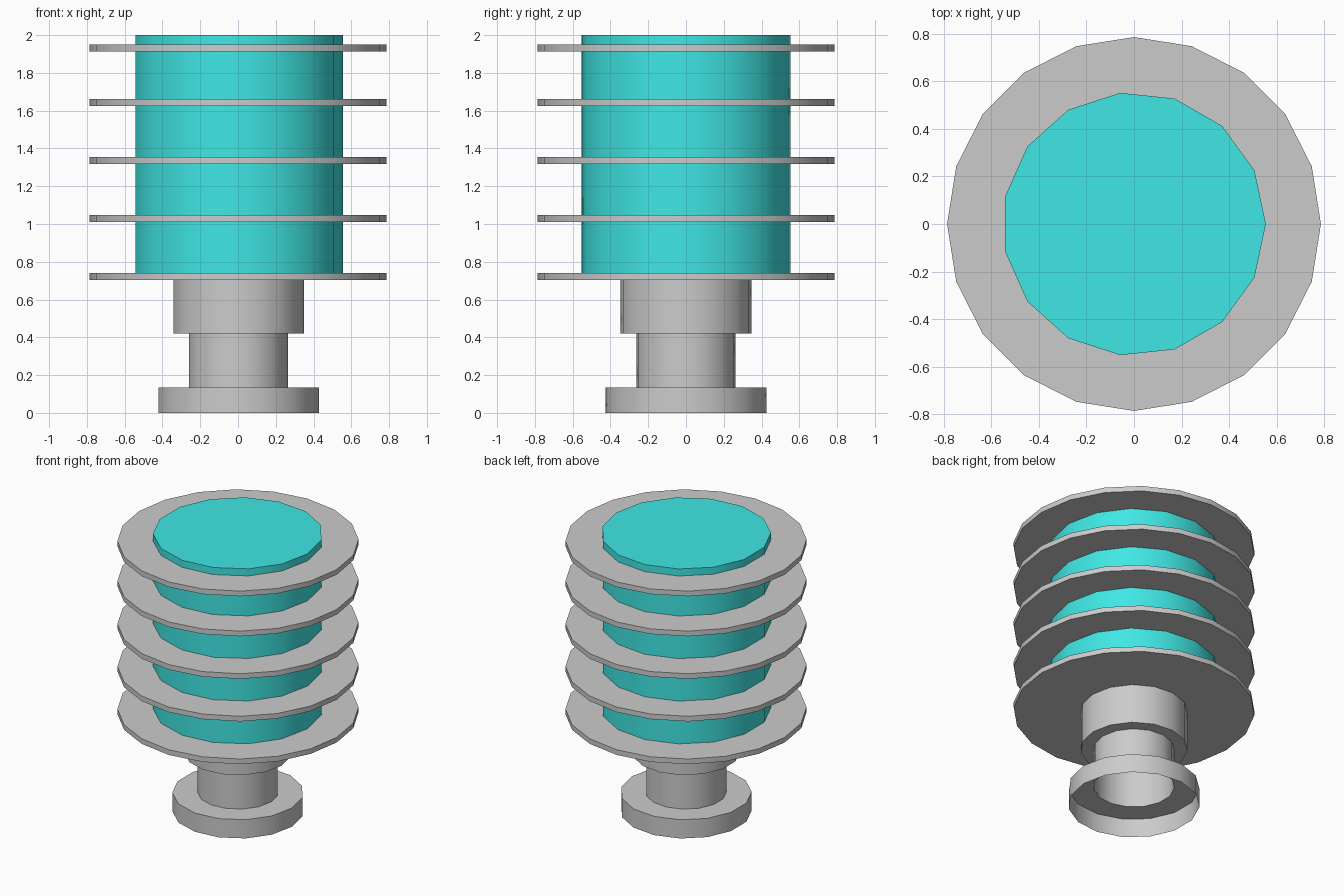
import bpy, bmesh
from math import cos, sin, tau, radians

if "Cube" in bpy.data.objects:
    bpy.data.objects.remove(bpy.data.objects["Cube"])


def lathe(name, profile, sides, cap_bottom=True, cap_top=True, material=None):
    """Revolve (radius, z) points, listed bottom to top, around the z axis."""
    bm = bmesh.new()
    rings = [[bm.verts.new((r * cos(tau * i / sides), r * sin(tau * i / sides), z))
              for i in range(sides)] for r, z in profile]
    for low, high in zip(rings, rings[1:]):
        for i in range(sides):
            j = (i + 1) % sides
            bm.faces.new((low[i], low[j], high[j], high[i]))
    if cap_bottom:
        bm.faces.new(rings[0][::-1])
    if cap_top:
        bm.faces.new(rings[-1])
    mesh = bpy.data.meshes.new(name)
    bm.to_mesh(mesh)
    bm.free()
    obj = bpy.data.objects.new(name, mesh)
    bpy.context.collection.objects.link(obj)
    if material:
        mesh.materials.append(material)
    # smooth round walls, crisp rims
    bpy.ops.object.select_all(action='DESELECT')
    obj.select_set(True)
    bpy.context.view_layer.objects.active = obj
    bpy.ops.object.shade_smooth_by_angle(angle=radians(30))
    return obj


cyan = bpy.data.materials.new("cyan")
cyan.diffuse_color = (0.05, 0.8, 0.78, 1)
cyan.use_nodes = True
cyan.node_tree.nodes["Principled BSDF"].inputs["Base Color"].default_value = cyan.diffuse_color

# stepped pedestal: an open-bottomed shell
lathe("pedestal", [(0.429, 0), (0.429, 0.135), (0.264, 0.135), (0.264, 0.42),
                   (0.35, 0.42), (0.35, 0.72)], 15, cap_bottom=False, cap_top=False)

# coloured core
lathe("core", [(0.555, 0.72), (0.555, 2.0)], 15, material=cyan)

# cooling fins
for n, z in enumerate((0.703, 1.011, 1.317, 1.624, 1.912)):
    lathe(f"fin_{n + 1}", [(0.787, z), (0.787, z + 0.037)], 20)
